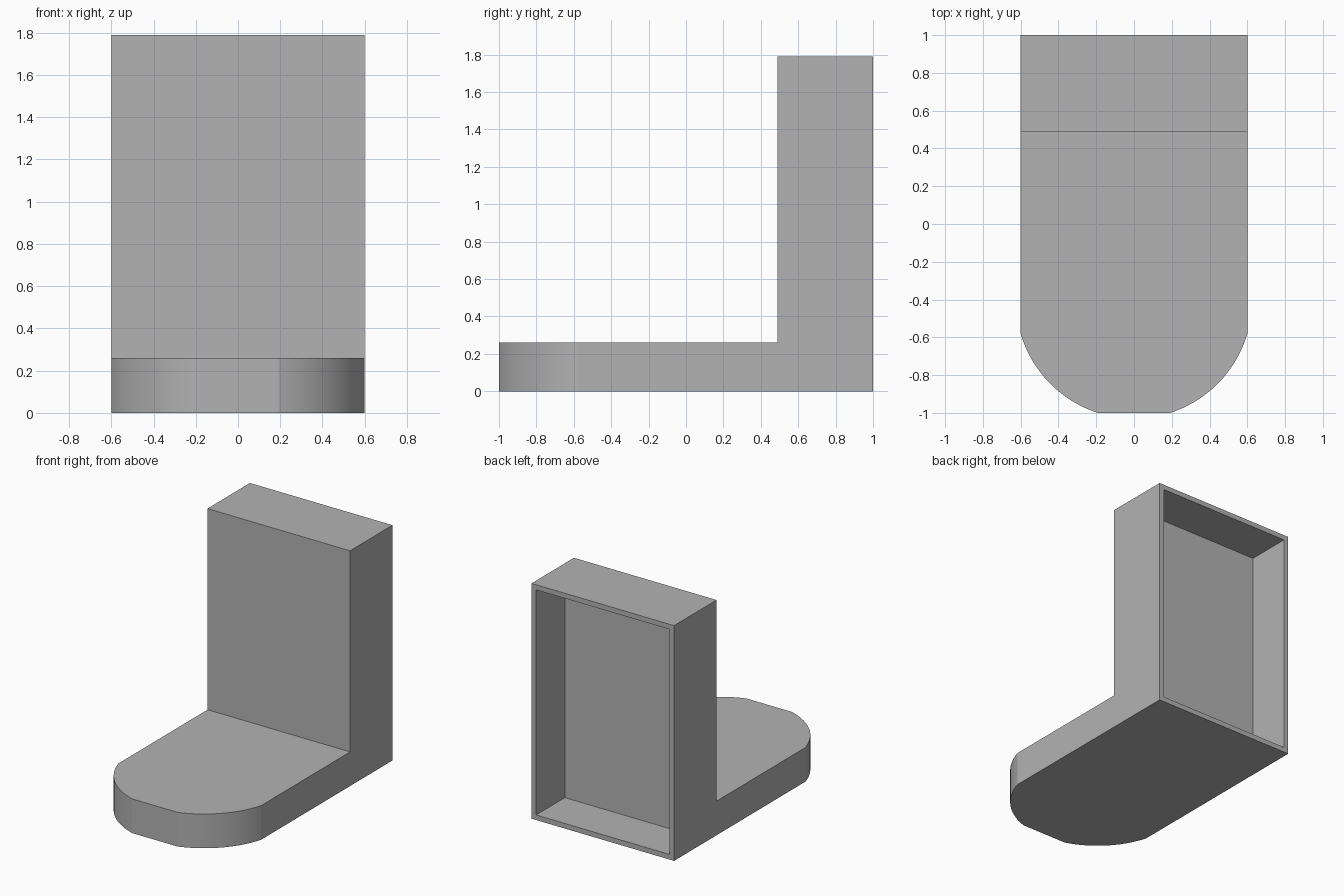
import bpy
import bmesh
import math

cube = bpy.data.objects.get("Cube")
if cube:
    bpy.data.objects.remove(cube, do_unlink=True)

HALF_W = 0.6            # half width
FRONT, BACK = -1.0, 1.0
WALL_Y = 0.49           # front of the upright
BASE_H, TOP = 0.26, 1.79
RIM, FLOOR_Y = 0.055, 0.655
ARC_Y, ARC_R = -0.405, 0.625
STEPS = 18

grey = bpy.data.materials.new("light grey")
grey.use_nodes = True
colour = (0.45, 0.45, 0.45, 1)
grey.diffuse_color = colour
grey.node_tree.nodes["Principled BSDF"].inputs["Base Color"].default_value = colour


def finish(name, bm):
    bmesh.ops.recalc_face_normals(bm, faces=bm.faces)
    mesh = bpy.data.meshes.new(name)
    bm.to_mesh(mesh)
    bm.free()
    obj = bpy.data.objects.new(name, mesh)
    bpy.context.collection.objects.link(obj)
    mesh.materials.append(grey)
    return obj


# Bracket: L-shaped side profile extruded across the width
bm = bmesh.new()
profile = [(FRONT, 0), (BACK, 0), (BACK, TOP), (WALL_Y, TOP),
           (WALL_Y, BASE_H), (FRONT, BASE_H)]
face = bm.faces.new([bm.verts.new((-HALF_W, y, z)) for y, z in profile])
side = bmesh.ops.extrude_face_region(bm, geom=[face])["geom"]
bmesh.ops.translate(bm, vec=(2 * HALF_W, 0, 0),
                    verts=[v for v in side if isinstance(v, bmesh.types.BMVert)])

# Recess in the back of the upright
bm.normal_update()
bmesh.ops.recalc_face_normals(bm, faces=bm.faces)
back = max(bm.faces, key=lambda f: f.calc_center_median().y)
bmesh.ops.inset_region(bm, faces=[back], thickness=RIM)
pocket = bmesh.ops.extrude_face_region(bm, geom=[back])["geom"]
bmesh.ops.translate(bm, vec=(0, FLOOR_Y - BACK, 0),
                    verts=[v for v in pocket if isinstance(v, bmesh.types.BMVert)])
if back.is_valid:
    bmesh.ops.delete(bm, geom=[back], context="FACES_ONLY")
bracket = finish("bracket", bm)

# Corner cutters: the area outside the round nose, on both sides
start = math.asin(math.sqrt(ARC_R**2 - (FRONT - ARC_Y)**2) / ARC_R)
end = math.acos(math.sqrt(ARC_R**2 - HALF_W**2) / ARC_R)
arc = [start + (end - start) * i / STEPS for i in range(STEPS + 1)]
outline = [(ARC_R * math.sin(a), ARC_Y - ARC_R * math.cos(a)) for a in arc]
outline += [(HALF_W + 0.1, outline[-1][1]), (HALF_W + 0.1, FRONT - 0.1),
            (outline[0][0], FRONT - 0.1)]
for name, sign in (("left", 1), ("right", -1)):
    bm = bmesh.new()
    face = bm.faces.new([bm.verts.new((sign * x, y, -0.1)) for x, y in outline])
    lid = bmesh.ops.extrude_face_region(bm, geom=[face])["geom"]
    bmesh.ops.translate(bm, vec=(0, 0, BASE_H + 0.2),
                        verts=[v for v in lid if isinstance(v, bmesh.types.BMVert)])
    cutter = finish(name + "_corner_cutter", bm)
    cutter.hide_render = True
    cutter.display_type = "WIRE"
    cut = bracket.modifiers.new(name + " corner", "BOOLEAN")
    cut.operation, cut.solver, cut.object = "DIFFERENCE", "EXACT", cutter

# Apply the cuts, drop the cutters, and shade the nose smoothly
bpy.ops.object.select_all(action="DESELECT")
bpy.context.view_layer.objects.active = bracket
bracket.select_set(True)
for cut in list(bracket.modifiers):
    cutter = cut.object
    bpy.ops.object.modifier_apply(modifier=cut.name)
    bpy.data.objects.remove(cutter, do_unlink=True)
bpy.ops.object.shade_smooth_by_angle(angle=math.radians(12))
